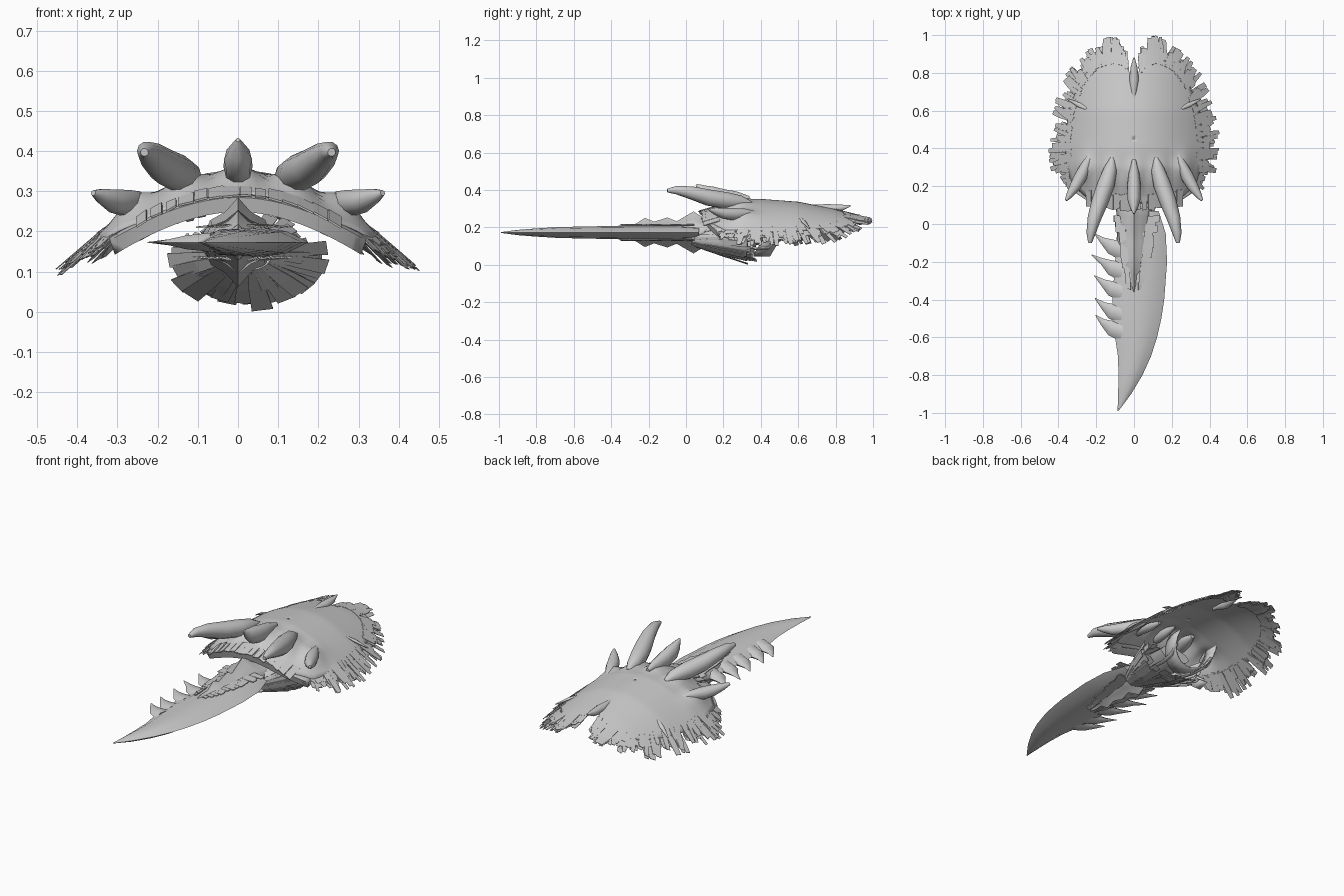
import bpy, math, random
from mathutils import Vector

if "Cube" in bpy.data.objects:
    bpy.data.objects.remove(bpy.data.objects["Cube"])

random.seed(4)
bone = bpy.data.materials.new("bone_grey")
bone.diffuse_color = (0.6, 0.6, 0.6, 1)
bone.use_nodes = True
bone.node_tree.nodes["Principled BSDF"].inputs["Base Color"].default_value = bone.diffuse_color


def build(name, verts, faces, smooth=None, thick=0):
    me = bpy.data.meshes.new(name)
    me.from_pydata([tuple(v) for v in verts], [], faces)
    me.materials.append(bone)
    ob = bpy.data.objects.new(name, me)
    bpy.context.collection.objects.link(ob)
    bpy.ops.object.select_all(action='DESELECT')
    ob.select_set(True)
    bpy.context.view_layer.objects.active = ob
    bpy.ops.object.mode_set(mode='EDIT')
    bpy.ops.mesh.select_all(action='SELECT')
    bpy.ops.mesh.normals_make_consistent(inside=False)
    bpy.ops.object.mode_set(mode='OBJECT')
    if smooth:
        bpy.ops.object.shade_smooth_by_angle(angle=math.radians(smooth))
    if thick:
        mod = ob.modifiers.new("thickness", 'SOLIDIFY')
        mod.thickness = thick
        mod.offset = 0
    return ob


def loft(name, rings, smooth=None):
    n = len(rings[0])
    verts = [v for r in rings for v in r]
    faces = [(i * n + j, i * n + (j + 1) % n, (i + 1) * n + (j + 1) % n, (i + 1) * n + j)
             for i in range(len(rings) - 1) for j in range(n)]
    faces += [tuple(range(n)), tuple(range(len(verts) - n, len(verts)))]
    return build(name, verts, faces, smooth)


def lerp_table(table, t):
    for (a, *p), (b, *q) in zip(table, table[1:]):
        if t <= b:
            k = max(0, (t - a) / (b - a))
            return [u + (v - u) * k for u, v in zip(p, q)]
    return list(table[-1][1:])


def horn(name, path, flat=1.0, sides=10):
    # Tapered horn through (x, y, z, radius) points
    pts = [Vector(p[:3]) for p in path]
    rings = []
    for i, p in enumerate(pts):
        d = (pts[min(i + 1, len(pts) - 1)] - pts[max(i - 1, 0)]).normalized()
        side = d.cross(Vector((0, 0, 1))).normalized()
        up = side.cross(d)
        r = path[i][3]
        rings.append([p + side * r * math.cos(a) + up * r * flat * math.sin(a)
                      for a in (2 * math.pi * k / sides for k in range(sides))])
    return loft(name, rings, 50)


# Domed shell: height field over a mirrored outline, swelling at the horn roots
CREST = [(0.05, 0.275), (0.1, 0.288), (0.2, 0.318), (0.3, 0.343), (0.4, 0.35), (0.6, 0.335),
         (0.8, 0.295), (0.9, 0.27), (1.02, 0.25)]
HALF = [(0, 0.11), (0.15, 0.11), (0.25, 0.14), (0.33, 0.21), (0.36, 0.32), (0.365, 0.45),
        (0.345, 0.6), (0.285, 0.76), (0.21, 0.85), (0.12, 0.88), (0.06, 0.87), (0, 0.76)]
ROOTS = [(0, 0.24), (0.135, 0.25), (-0.135, 0.25), (0.262, 0.29), (-0.262, 0.29)]
OUT = [Vector(p) for p in HALF] + [Vector((-x, y)) for x, y in HALF[-2:0:-1]]
CENTRE = Vector((0, 0.45))


def dome(x, y):
    a = abs(x)
    drop = 1.3 * a * a if a < 0.34 else 0.15 + 0.86 * (a - 0.34)
    return lerp_table(CREST, y)[0] - drop


def swell(x, y):
    return max(0.035 * math.exp(-((x - u) / 0.045) ** 2 - ((y - v) / 0.075) ** 2) for u, v in ROOTS)


def outline(t):
    t = t % 1 * len(OUT)
    i = int(t)
    return OUT[i].lerp(OUT[(i + 1) % len(OUT)], t - i)


N, R = 110, 18
verts, faces = [], []
for r in range(R + 1):
    for j in range(N):
        p = CENTRE.lerp(outline(j / N), max(r / R, 0.001))
        verts.append((p.x, p.y, dome(p.x, p.y) + swell(p.x, p.y)))
for r in range(R):
    for j in range(N):
        k = (j + 1) % N
        faces.append((r * N + j, r * N + k, (r + 1) * N + k, (r + 1) * N + j))
build("shell", verts, faces, 60, 0.005)

# Ragged fringe: overlapping strips that follow the dome past its edge
verts, faces = [], []
for layer in range(4):
    for j in range(72):
        t = 0.13 + 0.74 * (j + random.random() * 0.8) / 72
        p = outline(t)
        if abs(p.x) < 0.04:
            continue
        d = (p - CENTRE).normalized()
        d = (d + Vector((random.uniform(-.3, .3), random.uniform(-.2, .3)))).normalized()
        s = Vector((-d.y, d.x)) * random.uniform(0.009, 0.017)
        length = random.uniform(0.02, 0.09)
        if p.y < 0.3:
            length *= 0.55
        if p.y > 0.86 and 0.08 < abs(p.x) < 0.16:
            length, d = random.uniform(0.07, 0.12), Vector((0, 1))
        b = len(verts)
        for u, w in ((-0.03, 1), (length * 0.5, 1.1), (length, 0.8)):
            for sg in (-1, 1):
                q = p + d * u + s * w * sg
                verts.append((q.x, q.y, dome(q.x, q.y) + 0.004 - 0.005 * layer))
        faces += [(b, b + 1, b + 3, b + 2), (b + 2, b + 3, b + 5, b + 4)]
build("shell_fringe", verts, faces, None, 0.002)

# Front lip below the shell opening, and plates lying on it
verts, faces = [], []
for i in range(25):
    x = -0.32 + 0.64 * i / 24
    y = 0.11 + 0.09 * (abs(x) / 0.32) ** 3
    z = dome(x, y)
    verts += [(x, y + 0.02, z + 0.006), (x * 0.99, y - 0.025, z - 0.008),
              (x * 0.96, y - 0.015, z - 0.04), (x * 0.94, y + 0.05, z - 0.03)]
    if i:
        b = 4 * i
        faces += [(b + k - 4, b + k - 3, b + k + 1, b + k) for k in range(3)]
build("shell_lip", verts, faces, 30, 0.006)

verts, faces = [], []
for i in range(14):
    x = -0.24 + 0.037 * i
    w, b = random.uniform(0.012, 0.022), len(verts)
    for dx, y in ((-w, 0.15), (w, 0.15), (w, 0.075), (-w, 0.075)):
        y += 0.4 * x * x + random.uniform(-.01, .01)
        verts.append((x + dx, y, dome(x + dx, y) + 0.008))
    faces.append((b, b + 1, b + 2, b + 3))
build("lip_plates", verts, faces, None, 0.005)

# Crown of curved horns, their roots sunk into the shell
for sx, label in ((1, "right"), (-1, "left")):
    horn("long_horn_" + label, [(sx * x, y, z, r) for x, y, z, r in (
        (0.115, 0.35, 0.328, 0.012), (0.125, 0.29, 0.338, 0.035), (0.148, 0.21, 0.345, 0.046),
        (0.18, 0.12, 0.36, 0.045), (0.21, 0.03, 0.385, 0.036), (0.228, -0.05, 0.4, 0.024),
        (0.233, -0.1, 0.397, 0.01))])
    horn("outer_horn_" + label, [(sx * x, y, z, r) for x, y, z, r in (
        (0.23, 0.37, 0.277, 0.01), (0.25, 0.32, 0.276, 0.025), (0.28, 0.255, 0.271, 0.034),
        (0.31, 0.2, 0.276, 0.03), (0.34, 0.155, 0.288, 0.019), (0.36, 0.125, 0.296, 0.007))])
    horn("side_barb_" + label, [(sx * x, y, z, r) for x, y, z, r in (
        (0.25, 0.61, 0.252, 0.006), (0.29, 0.63, 0.23, 0.013), (0.35, 0.66, 0.195, 0.004))], 0.6)
horn("centre_horn", [(0, 0.34, 0.355, 0.01), (0, 0.27, 0.358, 0.028), (0, 0.2, 0.36, 0.036),
                     (0, 0.13, 0.378, 0.035), (0, 0.09, 0.4, 0.023), (0, 0.055, 0.428, 0.005)], 1.3)
horn("rear_horn", [(0, 0.66, 0.315, 0.008), (0, 0.76, 0.3, 0.026),
                   (0, 0.83, 0.305, 0.018), (0, 0.88, 0.316, 0.004)])

# Curved blade with a lens-shaped section
BLADE = [(-0.99, -0.087, -0.082, 0.002), (-0.9, -0.084, -0.015, 0.014), (-0.8, -0.082, 0.045, 0.022),
         (-0.7, -0.085, 0.09, 0.028), (-0.6, -0.1, 0.122, 0.031), (-0.5, -0.115, 0.145, 0.033),
         (-0.4, -0.115, 0.16, 0.035), (-0.2, -0.1, 0.175, 0.037), (-0.05, -0.09, 0.168, 0.037),
         (0.07, -0.07, 0.13, 0.03)]
Z = 0.173
rings = []
for y, a, b, h in BLADE:
    m = lambda k: a + (b - a) * k
    rings.append([(a, y, Z), (m(.25), y, Z + h * .9), (m(.55), y, Z + h), (m(.8), y, Z + h * .75),
                  (b, y, Z), (m(.8), y, Z - h * .75), (m(.55), y, Z - h), (m(.25), y, Z - h * .9)])
loft("blade", rings, 30)

# Teeth along the back of the blade
for i, (x, y) in enumerate(((-0.208, -0.052), (-0.225, -0.163), (-0.21, -0.273),
                            (-0.207, -0.393), (-0.203, -0.483))):
    horn("blade_tooth_%d" % (i + 1), [(-0.06, y - 0.085, Z, 0.055), (-0.12, y - 0.068, Z, 0.04),
                                      (-0.165, y - 0.036, Z, 0.018), (x, y, Z, 0.002)], 0.5, 6)

# Spined socket that grips the blade
SOCKET = [(-0.36, .018, .038), (-0.32, .04, .046), (-0.27, .055, .046), (-0.22, .07, .078),
          (-0.17, .08, .058), (-0.1, .09, .08), (-0.05, .088, .06), (0.04, .09, .112),
          (0.1, .1, .075), (0.2, .11, .065), (0.34, .1, .05)]
loft("blade_socket", [[(w, y, Z), (w * .75, y, Z + h * .5), (w * .35, y, Z + h * .68), (0, y, Z + h),
                       (-w * .35, y, Z + h * .68), (-w * .75, y, Z + h * .5), (-w, y, Z),
                       (-w * .75, y, Z - h * .5), (-w * .35, y, Z - h * .68), (0, y, Z - h),
                       (w * .35, y, Z - h * .68), (w * .75, y, Z - h * .5)]
                      for y, w, h in SOCKET], 60)

# Ragged scales along the socket edge, above and below the blade
verts, faces = [], []
for sx in (-1, 1):
    for sz in (-1, 1):
        for i in range(14):
            y = -0.33 + 0.027 * i
            w = (0.045 + 0.085 * i / 13) * (1 if sx > 0 else 0.75)
            e, b = random.uniform(-.012, .012), len(verts)
            verts += [(sx * w * .5, y - .02, Z + sz * .044), (sx * w * .5, y + .02, Z + sz * .044),
                      (sx * (w + e), y + .025, Z + sz * .037), (sx * (w + e), y - .01, Z + sz * .037)]
            faces.append((b, b + 1, b + 2, b + 3))
build("socket_scales", verts, faces, None, 0.004)


# Flared guard of overlapping plates: wide below, small above
def guard(name, start, sweep, count, rx, rz, y_end):
    verts, faces = [], []
    for layer in range(2):
        for i in range(count):
            a = math.radians(start + sweep * (i + layer * 0.5) / (count - 0.5))
            k = random.uniform(0.88, 1.07) - 0.06 * layer
            y1, b = y_end + random.uniform(-0.05, 0.02), len(verts)
            for f, g, w in ((0, .3, .2), (.5, .68, .16), (1, k, .13)):
                y = 0.03 + (y1 - 0.03) * f
                for s in (-w, w):
                    verts.append((0.025 + rx * g * math.cos(a + s), y, 0.145 + rz * g * math.sin(a + s)))
            faces += [(b, b + 1, b + 3, b + 2), (b + 2, b + 3, b + 5, b + 4)]
    build(name, verts, faces, None, 0.003)


guard("under_guard", 174, 192, 15, 0.2, 0.137, 0.36)
guard("upper_guard", 15, 150, 9, 0.15, 0.1, 0.26)

# Arm cuff slung under the shell
verts, faces = [], []
for i in range(17):
    a = math.radians(165 + 210 * i / 16)
    s = math.sin(a)
    for y in (0.36, 0.45):
        verts.append((0.13 * math.cos(a), y + 0.07 * (1 + s), 0.165 + 0.115 * s))
    if i:
        faces.append((2 * i - 2, 2 * i - 1, 2 * i + 1, 2 * i))
build("arm_cuff", verts, faces, 40, 0.008)
for sx, label in ((1, "right"), (-1, "left")):
    horn("strap_" + label, [(sx * 0.09, 0.27, 0.1, 0.012), (sx * 0.1, 0.36, 0.085, 0.012),
                            (sx * 0.11, 0.44, 0.09, 0.012), (sx * 0.12, 0.5, 0.13, 0.01)], 0.6, 8)
